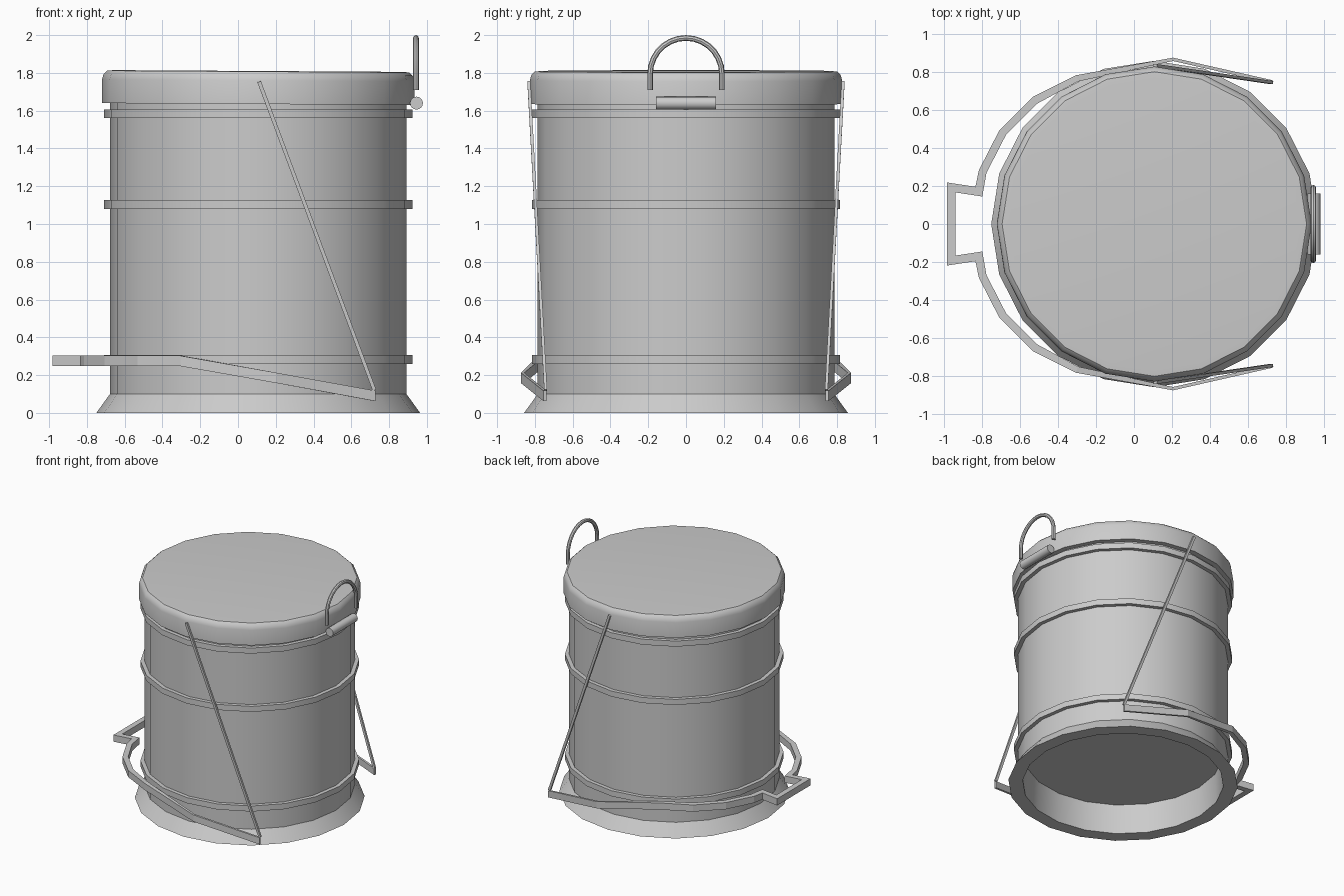
import bpy, bmesh
from math import sin, cos, pi, radians
from mathutils import Vector

if "Cube" in bpy.data.objects:
    bpy.data.objects.remove(bpy.data.objects["Cube"])

CX = 0.107      # bin axis
SIDES = 20


def finish(name, bm, loc=(0, 0, 0), smooth=True, mirror=False):
    bmesh.ops.recalc_face_normals(bm, faces=bm.faces)
    me = bpy.data.meshes.new(name)
    bm.to_mesh(me)
    bm.free()
    ob = bpy.data.objects.new(name, me)
    bpy.context.collection.objects.link(ob)
    ob.location = loc
    if smooth:
        bpy.ops.object.select_all(action='DESELECT')
        ob.select_set(True)
        bpy.context.view_layer.objects.active = ob
        bpy.ops.object.shade_smooth_by_angle(angle=radians(30))
    if mirror:
        mod = ob.modifiers.new("mirror", 'MIRROR')
        mod.use_axis = (False, True, False)
    return ob


def lathe(name, profile, loc, closed=False):
    """Revolve (radius, z) points round the z axis."""
    bm = bmesh.new()
    rings = []
    for r, z in profile:
        n = SIDES if r > 0 else 1
        rings.append([bm.verts.new((r * cos(2 * pi * i / SIDES), r * sin(2 * pi * i / SIDES), z))
                      for i in range(n)])
    pairs = list(zip(rings, rings[1:]))
    if closed:
        pairs.append((rings[-1], rings[0]))
    for a, b in pairs:
        for i in range(SIDES):
            j = (i + 1) % SIDES
            quad = [a[i % len(a)], a[j % len(a)], b[j % len(b)], b[i % len(b)]]
            bm.faces.new(list(dict.fromkeys(quad)))
    return finish(name, bm, loc)


def strap(name, path, height, open_start=False):
    """Flat bar along (x, y, z, thickness) points, mitred in plan, mirrored in y."""
    bm = bmesh.new()
    secs = []
    pts = [Vector(p[:2]) for p in path]
    for i, (x, y, z, t) in enumerate(path):
        d1 = (pts[i] - pts[i - 1]).normalized() if i else None
        d2 = (pts[i + 1] - pts[i]).normalized() if i < len(pts) - 1 else None
        d1, d2 = d1 or d2, d2 or d1
        n1, n2 = Vector((-d1.y, d1.x)), Vector((-d2.y, d2.x))
        m = (n1 + n2).normalized()
        m = m * (t / 2 / m.dot(n1))
        h = height / 2
        secs.append([bm.verts.new((x + s * m.x, y + s * m.y, z + k * h))
                     for s, k in ((-1, -1), (1, -1), (1, 1), (-1, 1))])
    for a, b in zip(secs, secs[1:]):
        for i in range(4):
            j = (i + 1) % 4
            bm.faces.new((a[i], a[j], b[j], b[i]))
    if not open_start:
        bm.faces.new(secs[0])
    bm.faces.new(secs[-1])
    return finish(name, bm, smooth=False, mirror=True)


# Bin body with flared foot, recessed underside and hollow inside
lathe("bin_body", [(0, 0.24), (0.74, 0.24), (0.75, 0), (0.857, 0), (0.785, 0.1),
                   (0.785, 1.66), (0.745, 1.66), (0.745, 0.27), (0, 0.27)], (CX, 0, 0))

# Reinforcing hoops
for i, z in enumerate((0.26, 1.08, 1.56)):
    lathe(f"hoop_{i + 1}", [(0.775, 0), (0.816, 0), (0.816, 0.046), (0.775, 0.046)],
          (CX, 0, z), closed=True)

# Lid with rounded shoulder, very slightly tilted
lid = lathe("lid", [(0, -0.15), (0.77, -0.15), (0.77, -0.175), (0.827, -0.175), (0.827, -0.05),
                    (0.818, -0.02), (0.80, -0.003), (0.765, 0), (0, 0)], (CX, 0, 1.81))
lid.rotation_euler.y = radians(0.35)

# Hinge barrel
bm = bmesh.new()
bmesh.ops.create_cone(bm, cap_ends=True, segments=16, radius1=0.034, radius2=0.034, depth=0.32)
hinge = finish("hinge_barrel", bm, (0.945, 0, 1.64))
hinge.rotation_euler.x = pi / 2

# Arched carrying handle
arch = [(0.942, 0.19 * cos(pi * i / 14), 1.795 + 0.19 * sin(pi * i / 14)) for i in range(15)]
arch = [(0.942, 0.19, 1.71)] + arch + [(0.942, -0.19, 1.71)]
cu = bpy.data.curves.new("handle", 'CURVE')
cu.dimensions = '3D'
cu.bevel_depth = 0.015
cu.bevel_resolution = 2
cu.use_fill_caps = True
sp = cu.splines.new('POLY')
sp.points.add(len(arch) - 1)
for p, co in zip(sp.points, arch):
    p.co = (*co, 1)
handle = bpy.data.objects.new("handle", cu)
bpy.context.collection.objects.link(handle)
bpy.ops.object.select_all(action='DESELECT')
handle.select_set(True)
bpy.context.view_layer.objects.active = handle
bpy.ops.object.convert(target='MESH')
bpy.ops.object.shade_smooth_by_angle(angle=radians(30))

# Foot pedal bar wrapping round the bin
strap("pedal_bar", [(-0.96, 0, 0.275, 0.045), (-0.96, 0.192, 0.275, 0.045),
                    (-0.815, 0.17, 0.275, 0.045), (-0.795, 0.275, 0.275, 0.042),
                    (-0.69, 0.48, 0.275, 0.042), (-0.52, 0.65, 0.275, 0.042),
                    (-0.30, 0.765, 0.275, 0.034), (0.205, 0.865, 0.185, 0.017),
                    (0.725, 0.747, 0.09, 0.017)], 0.055, open_start=True)

# Lift rods from pedal to lid
bm = bmesh.new()
a, b = Vector((0.722, 0.743, 0.12)), Vector((0.112, 0.832, 1.753))
bmesh.ops.create_cube(bm, size=1)
bmesh.ops.scale(bm, vec=(0.02, 0.016, (b - a).length), verts=bm.verts)
z = (b - a).normalized()
x = Vector((0, 1, 0)).cross(z).normalized()
y = z.cross(x)
for v in bm.verts:
    v.co = (a + b) / 2 + x * v.co.x + y * v.co.y + z * v.co.z
finish("lift_rod", bm, smooth=False, mirror=True)
